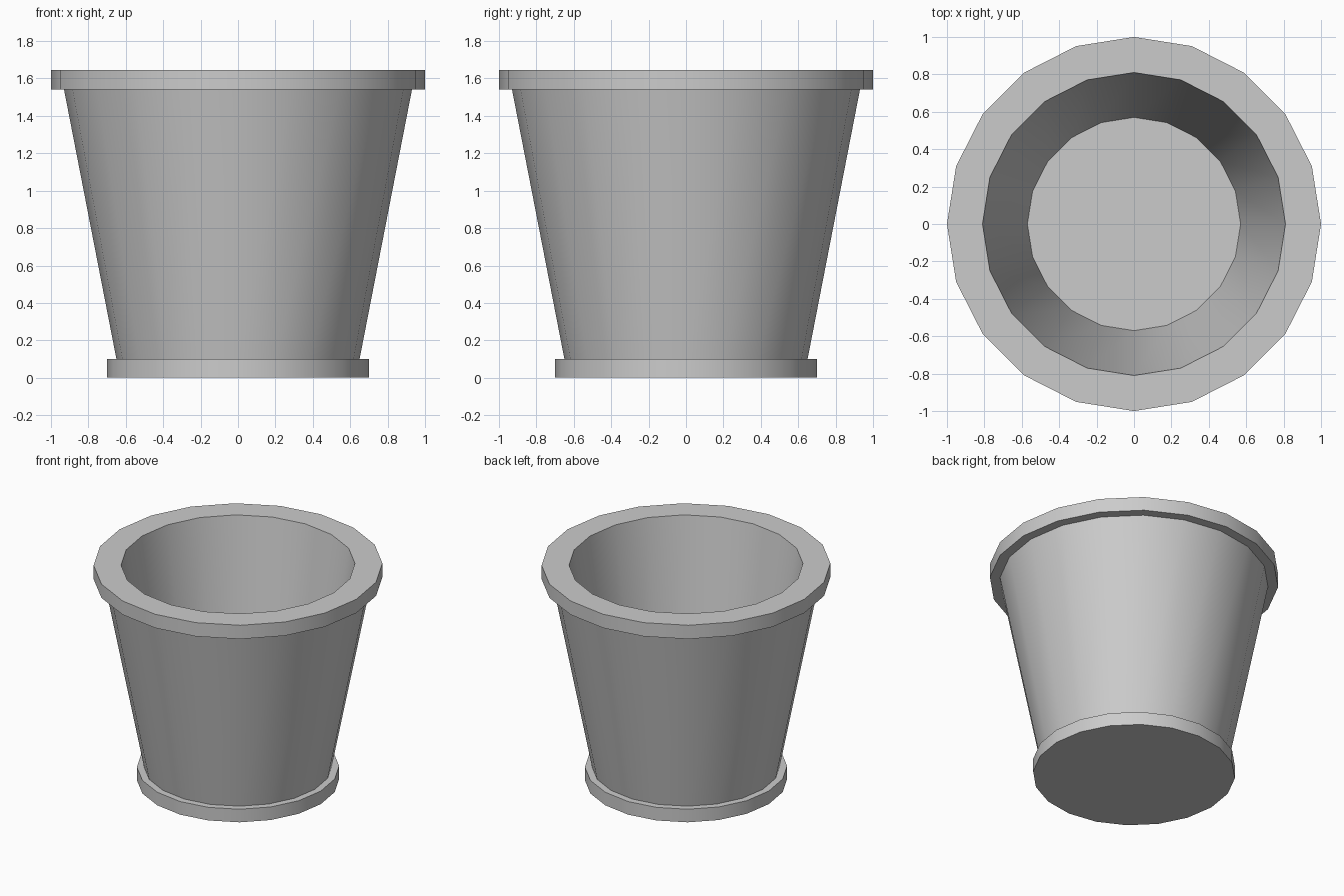
import bpy, bmesh
from math import cos, sin, tau

if "Cube" in bpy.data.objects:
    bpy.data.objects.remove(bpy.data.objects["Cube"])

SIDES = 20

# Pot outline (radius, height): foot, tapered wall, rim, inner wall, floor
PROFILE = [
    (0.70, 0.00), (0.70, 0.10), (0.65, 0.10),
    (0.93, 1.54), (1.00, 1.54), (1.00, 1.645),
    (0.81, 1.645), (0.57, 0.10),
]


def lathe(name, profile, sides):
    bm = bmesh.new()
    rings = [[bm.verts.new((r * cos(tau * i / sides), r * sin(tau * i / sides), z))
              for i in range(sides)] for r, z in profile]
    for low, high in zip(rings, rings[1:]):
        for i in range(sides):
            j = (i + 1) % sides
            bm.faces.new((low[i], low[j], high[j], high[i]))
    # Underside and inner floor
    bm.faces.new(rings[0][::-1])
    bm.faces.new(rings[-1])
    bmesh.ops.recalc_face_normals(bm, faces=bm.faces)
    mesh = bpy.data.meshes.new(name)
    bm.to_mesh(mesh)
    bm.free()
    obj = bpy.data.objects.new(name, mesh)
    bpy.context.collection.objects.link(obj)
    return obj


pot = lathe("flower_pot", PROFILE, SIDES)

# Smooth around the pot, crisp at the foot and rim
bpy.context.view_layer.objects.active = pot
pot.select_set(True)
bpy.ops.object.shade_smooth_by_angle(angle=0.52)
